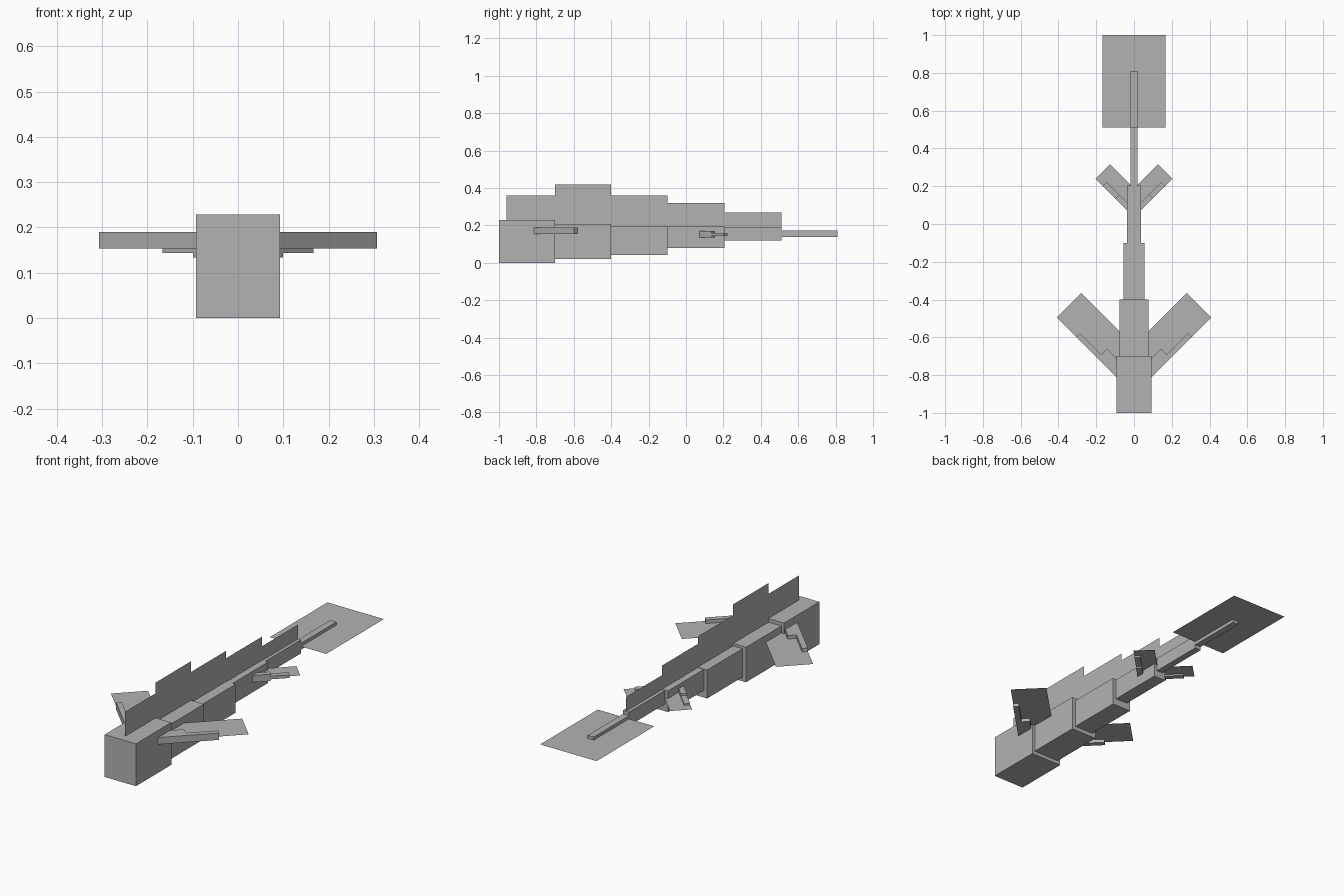
import bpy
import math

if "Cube" in bpy.data.objects:
    bpy.data.objects.remove(bpy.data.objects["Cube"], do_unlink=True)

grey = bpy.data.materials.new("plain grey")
grey.use_nodes = True
COLOUR = (0.45, 0.45, 0.45, 1.0)
grey.diffuse_color = COLOUR
grey.node_tree.nodes["Principled BSDF"].inputs["Base Color"].default_value = COLOUR


def make(name, verts, faces):
    mesh = bpy.data.meshes.new(name)
    mesh.from_pydata(verts, [], faces)
    mesh.materials.append(grey)
    obj = bpy.data.objects.new(name, mesh)
    bpy.context.collection.objects.link(obj)
    return obj


def box(name, x, y, z):
    """Box spanning the three (low, high) ranges."""
    verts = [(a, b, c) for c in z for b in y for a in x]
    faces = [(0, 2, 3, 1), (4, 5, 7, 6), (0, 1, 5, 4),
             (2, 6, 7, 3), (0, 4, 6, 2), (1, 3, 7, 5)]
    return make(name, verts, faces)


def flat(name, x, y, z):
    """Thin horizontal sheet."""
    return make(name, [(x[0], y[0], z), (x[1], y[0], z),
                       (x[1], y[1], z), (x[0], y[1], z)], [(0, 1, 2, 3)])


def swept(obj):
    """Turn a fin part 45 degrees backwards and mirror it to the other side."""
    obj.rotation_euler.z = math.radians(45)
    bpy.context.view_layer.update()
    obj.data.transform(obj.matrix_world)
    obj.rotation_euler.z = 0
    mod = obj.modifiers.new("Mirror", 'MIRROR')
    mod.use_axis[0] = True
    mod.use_mirror_merge = False


# Body: name, half width, y range, z range, dorsal fin start, dorsal fin top
segments = [
    ("head", 0.093, (-1.0, -0.7), (0.0, 0.228), -0.96, 0.36),
    ("shoulder_segment", 0.077, (-0.7, -0.4), (0.02, 0.208), -0.7, 0.418),
    ("middle_segment", 0.056, (-0.4, -0.1), (0.042, 0.195), -0.4, 0.36),
    ("hip_segment", 0.036, (-0.1, 0.205), (0.08, 0.193), -0.1, 0.32),
    ("tail_segment", 0.018, (0.205, 0.51), (0.118, 0.191), 0.205, 0.268),
]
for name, w, y, z, start, top in segments:
    box(name, (-w, w), y, z)
    make(name + "_dorsal_fin", [(0, start, z[1]), (0, y[1], z[1]),
                                (0, y[1], top), (0, start, top)], [(0, 1, 2, 3)])

# Tail tip with its flat fin
box("tail_tip", (-0.018, 0.018), (0.51, 0.81), (0.137, 0.172))
flat("tail_fin", (-0.168, 0.168), (0.51, 1.0), 0.155)

# Front fins: sheet with an upper and a thinner lower arm bone
swept(flat("front_fin", (-0.55, -0.06), (-0.64, -0.456), 0.171))
swept(box("front_upper_arm", (-0.55, -0.365), (-0.64, -0.568), (0.153, 0.19)))
swept(box("front_lower_arm", (-0.365, -0.206), (-0.64, -0.611), (0.153, 0.19)))

# Rear fins
swept(flat("rear_fin", (0.07, 0.313), (0.025, 0.134), 0.152))
swept(box("rear_upper_arm", (0.07, 0.166), (0.025, 0.055), (0.134, 0.171)))
swept(box("rear_lower_arm", (0.166, 0.26), (0.025, 0.055), (0.143, 0.16)))
